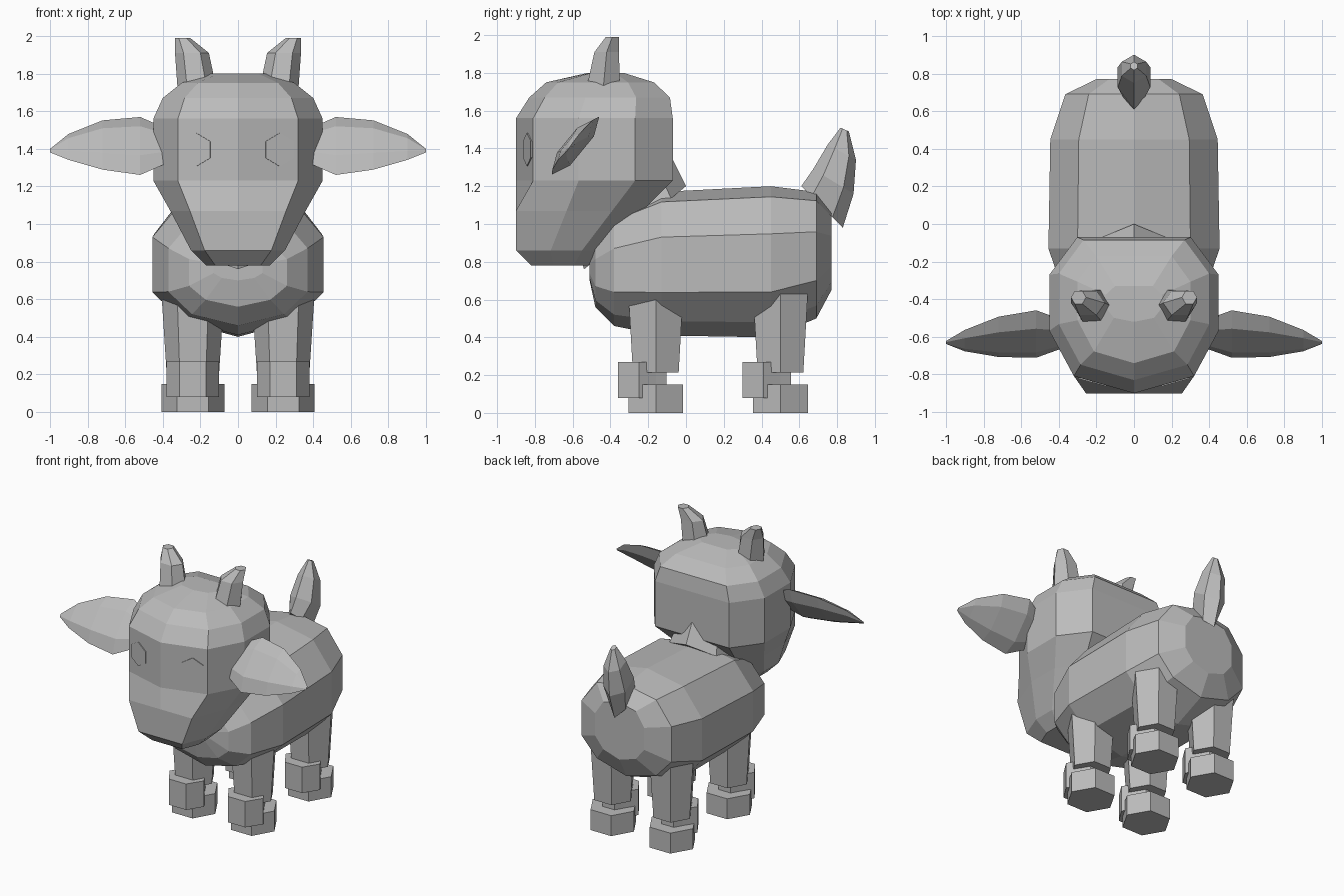
import bpy
import bmesh
from math import cos, sin, pi, atan2
from mathutils import Vector

cube = bpy.data.objects.get("Cube")
if cube:
    bpy.data.objects.remove(cube, do_unlink=True)

# One plain grey for the whole model
GREY = (0.5, 0.5, 0.5, 1)
grey = bpy.data.materials.new("plain grey")
grey.use_nodes = True
grey.diffuse_color = GREY
for node in grey.node_tree.nodes:
    if node.type == "BSDF_PRINCIPLED":
        node.inputs["Base Color"].default_value = GREY


def ring(centre, u, v, sides=6, phase=0.0):
    """Elliptical polygon spanned by the half axes u and v."""
    c, u, v = Vector(centre), Vector(u), Vector(v)
    angles = [phase + 2 * pi * i / sides for i in range(sides)]
    return [c + u * cos(a) + v * sin(a) for a in angles]


def loft(name, rings):
    """Skin a closed, flat shaded shape over a row of rings."""
    bm = bmesh.new()
    rows = [[bm.verts.new(p) for p in r] for r in rings]
    n = len(rows[0])
    for a, b in zip(rows, rows[1:]):
        for i in range(n):
            j = (i + 1) % n
            bm.faces.new((a[i], a[j], b[j], b[i]))
    bm.faces.new(rows[0])
    bm.faces.new(rows[-1])
    bmesh.ops.recalc_face_normals(bm, faces=bm.faces)
    mesh = bpy.data.meshes.new(name)
    bm.to_mesh(mesh)
    bm.free()
    mesh.materials.append(grey)
    obj = bpy.data.objects.new(name, mesh)
    bpy.context.collection.objects.link(obj)
    return obj


def mirrored(half):
    """Complete a half outline whose first point lies on the centre line."""
    return half + [(-x, t) for x, t in reversed(half) if x > 0]


# Body: rounded box sections along y (y, half width, top, bottom)
section = mirrored([(0, 1), (0.66, 0.86), (1, 0.37), (1, -0.4), (0.66, -0.8)])
section.insert(5, (0, -1))
body = []
for y, w, top, low in [(-0.51, 0.13, 0.83, 0.7), (-0.48, 0.26, 0.93, 0.56),
                       (-0.38, 0.37, 1.06, 0.46), (-0.13, 0.455, 1.17, 0.41),
                       (0.45, 0.445, 1.2, 0.4), (0.69, 0.365, 1.17, 0.5),
                       (0.77, 0.2, 1.07, 0.65)]:
    mid, h = (top + low) / 2, (top - low) / 2
    body.append([Vector((x * w, y, mid + t * h)) for x, t in section])
loft("body", body)

# Head: level sections (z, half width, front, back, set-back of front corner)
head = []
for z, w, front, back, corner in [
        (0.78, 0.17, -0.82, -0.52, 0), (0.86, 0.25, -0.9, -0.44, 0),
        (1.07, 0.36, -0.9, -0.23, 0), (1.23, 0.45, -0.9, -0.07, 0.11),
        (1.56, 0.45, -0.9, -0.07, 0.11), (1.67, 0.4, -0.83, -0.085, 0.11),
        (1.75, 0.3, -0.74, -0.17, 0.11), (1.8, 0.15, -0.52, -0.33, 0.11)]:
    outline = mirrored([(0, 0), (0.71, corner), (1, 0.4), (1, 0.76), (0.67, 1)])
    head.append([Vector((x * w, front + t * (back - front), z))
                 for x, t in outline])
loft("head", head)

# Neck: slanted tube between body and head
loft("neck", [
    ring((0, -0.27, 0.98), (0, 0.27, 0.22), (0.27, 0, 0), 8),
    ring((0, -0.35, 1.2), (0, 0.25, 0.2), (0.2, 0, 0), 8)])

# Tail: upright leaf shape
loft("tail", [
    ring((0, 0.72, 1.09), (0, 0.11, -0.11), (0.06, 0, 0)),
    ring((0, 0.78, 1.225), (0, 0.107, -0.065), (0.1, 0, 0)),
    ring((0, 0.825, 1.38), (0, 0.075, -0.04), (0.075, 0, 0)),
    ring((0, 0.84, 1.5), (0, 0.022, -0.01), (0.02, 0, 0))])


def hexagon(x, y, z, rx, ry=None):
    """Level hexagon with flat sides to front and back."""
    return ring((x, y, z), (rx, 0, 0), (0, ry or rx, 0))


for side, s in (("left", 1), ("right", -1)):
    # Horns lean outward and slightly back
    loft(side + "_horn", [
        hexagon(s * 0.215, -0.44, 1.7, 0.105),
        hexagon(s * 0.245, -0.42, 1.91, 0.09, 0.075),
        hexagon(s * 0.295, -0.39, 1.99, 0.04)])

    # Ears: flattened leaves tilted around their length
    ear = []
    for x, y, z, h in [(0.38, -0.585, 1.415, 0.12), (0.52, -0.585, 1.415, 0.2),
                       (0.72, -0.6, 1.42, 0.17), (0.9, -0.62, 1.41, 0.09),
                       (1.0, -0.63, 1.39, 0.012)]:
        ear.append(ring((s * x, y, z), (0, h * 0.63, h * 0.77),
                        (0, -h * 0.2, h * 0.16)))
    loft(side + "_ear", ear)

    # Eyes: thin hexagonal plates lying on the slanted face
    turn = atan2(0.09, 0.32) * s
    out = Vector((sin(turn), -cos(turn), 0))
    across = Vector((cos(turn), sin(turn), 0)) * 0.088
    eye = Vector((s * 0.22, -0.838, 1.395))
    loft(side + "_eye", [ring(eye + out * d, across, (0, 0, 0.088), 6, pi / 6)
                         for d in (-0.003, 0.005)])

    # Legs: tapered column, ankle, shin block and hoof
    x = s * 0.24
    for end, y in (("front", -0.16), ("back", 0.5)):
        name = end + "_" + side
        loft(name + "_leg", [hexagon(x, y, 0.645, 0.168),
                             hexagon(x, y, 0.215, 0.14)])
        loft(name + "_ankle", [hexagon(x, y - 0.03, 0.23, 0.1),
                               hexagon(x, y - 0.03, 0.14, 0.1)])
        loft(name + "_shin_block", [hexagon(x, y - 0.09, 0.27, 0.14, 0.127),
                                    hexagon(x, y - 0.09, 0.08, 0.14, 0.127)])
        loft(name + "_hoof", [hexagon(x, y, 0.15, 0.167),
                              hexagon(x, y, 0, 0.167)])
